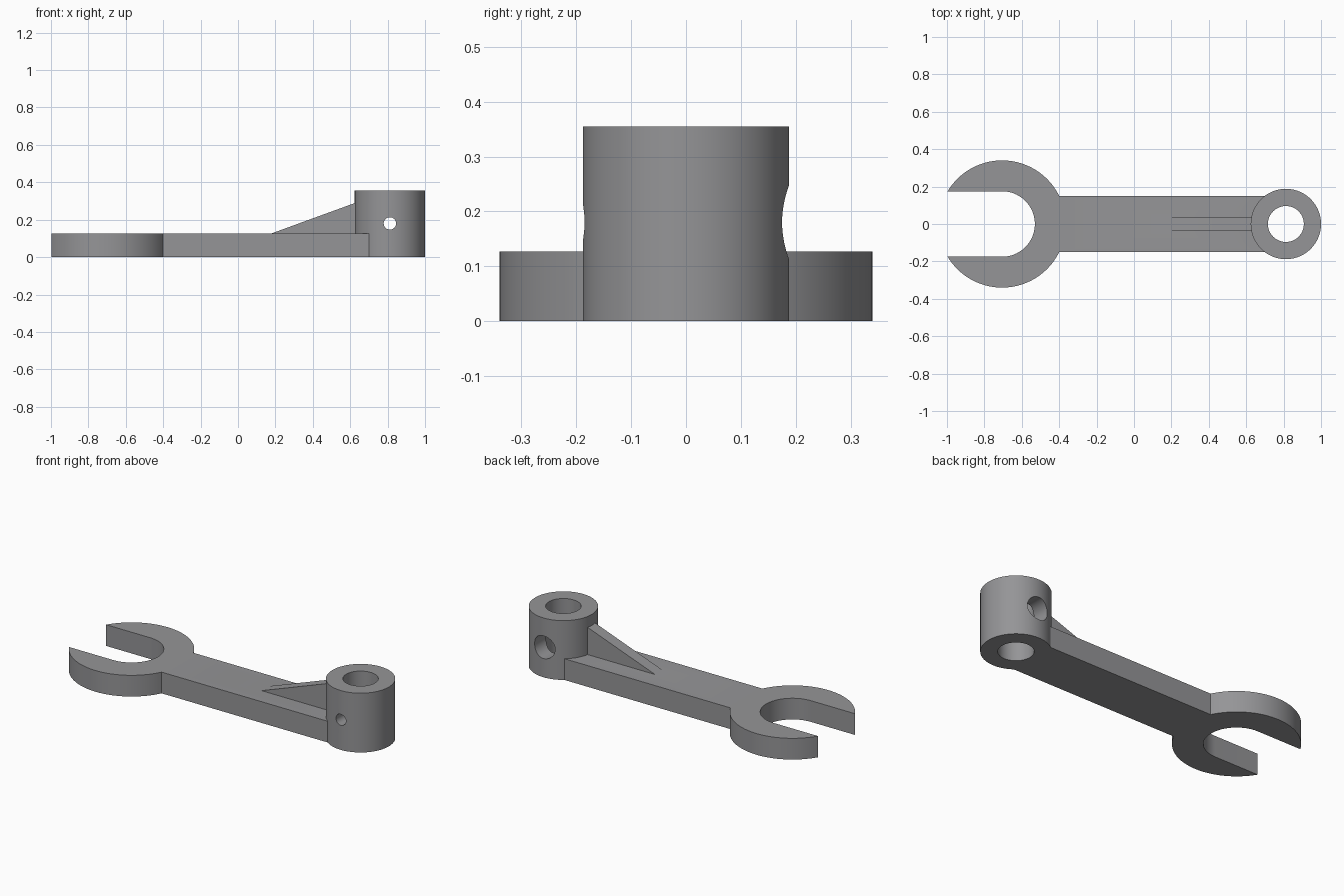
import bpy, bmesh, math
from mathutils import Matrix

if "Cube" in bpy.data.objects:
    bpy.data.objects.remove(bpy.data.objects["Cube"])

grey = bpy.data.materials.new("steel grey")
grey.diffuse_color = (0.30, 0.30, 0.31, 1)
grey.use_nodes = True
grey.node_tree.nodes["Principled BSDF"].inputs["Base Color"].default_value = grey.diffuse_color


def finish(name, bm):
    bmesh.ops.recalc_face_normals(bm, faces=bm.faces)
    me = bpy.data.meshes.new(name)
    bm.to_mesh(me)
    bm.free()
    me.materials.append(grey)
    ob = bpy.data.objects.new(name, me)
    bpy.context.collection.objects.link(ob)
    return ob


def prism(name, outline, direction):
    """Extrude a closed 3D outline along a direction."""
    bm = bmesh.new()
    face = bm.faces.new([bm.verts.new(p) for p in outline])
    ext = bmesh.ops.extrude_face_region(bm, geom=[face])["geom"]
    bmesh.ops.translate(bm, vec=direction,
                        verts=[v for v in ext if isinstance(v, bmesh.types.BMVert)])
    return finish(name, bm)


def cylinder(name, radius, depth, centre, along_y=False):
    bm = bmesh.new()
    turn = Matrix.Rotation(math.pi / 2, 4, 'X') if along_y else Matrix()
    bmesh.ops.create_cone(bm, cap_ends=True, segments=96, radius1=radius,
                          radius2=radius, depth=depth,
                          matrix=Matrix.Translation(centre) @ turn)
    return finish(name, bm)


def arc(cx, r, a0, a1, n):
    return [(cx + r * math.cos(a0 + (a1 - a0) * i / n),
             r * math.sin(a0 + (a1 - a0) * i / n), 0) for i in range(n + 1)]


def boolean(ob, other, operation):
    mod = ob.modifiers.new(other.name, 'BOOLEAN')
    mod.object, mod.operation, mod.solver = other, operation, 'EXACT'
    other.hide_render = True
    other.hide_set(True)


# Open jaw and flat handle share one outline
THICK, JAW_X, JAW_R, SLOT_R, HALF_W = 0.127, -0.705, 0.34, 0.175, 0.151
BOSS_X, BOSS_R, BOSS_H = 0.812, 0.188, 0.355
neck = math.asin(HALF_W / JAW_R)
tip = math.pi - math.asin(SLOT_R / JAW_R)
outline = [(0.702, -HALF_W, 0), (0.702, HALF_W, 0)]
outline += arc(JAW_X, JAW_R, neck, tip, 48)
outline += arc(JAW_X, SLOT_R, math.pi / 2, -math.pi / 2, 40)
outline += arc(JAW_X, JAW_R, -tip, -neck, 48)
wrench = prism("wrench_body", outline, (0, 0, THICK))

# Boss and sloping rib
boss = cylinder("boss", BOSS_R, BOSS_H, (BOSS_X, 0, BOSS_H / 2))
rib = prism("rib", [(0.18, -0.035, THICK), (0.18, -0.035, 0.06), (0.66, -0.035, 0.06),
                    (0.66, -0.035, 0.302)], (0, 0.07, 0))

# Vertical bore, small front screw hole and wider rear hole
bore = cylinder("bore_cutter", 0.096, 1, (BOSS_X, 0, 0.2))
screw = cylinder("front_hole_cutter", 0.033, 0.3, (BOSS_X, -0.15, 0.18), True)
rear = cylinder("rear_hole_cutter", 0.068, 0.25, (BOSS_X, 0.145, 0.18), True)

for part in (boss, rib):
    boolean(wrench, part, 'UNION')
for cutter in (bore, screw, rear):
    boolean(wrench, cutter, 'DIFFERENCE')

# Bake the cuts, drop the helpers and smooth the curved walls
bpy.context.view_layer.update()
baked = bpy.data.meshes.new_from_object(
    wrench.evaluated_get(bpy.context.evaluated_depsgraph_get()))
wrench.modifiers.clear()
wrench.data = baked
for helper in (boss, rib, bore, screw, rear):
    bpy.data.objects.remove(helper)
bpy.context.view_layer.objects.active = wrench
wrench.select_set(True)
bpy.ops.object.shade_smooth_by_angle(angle=math.radians(30))
